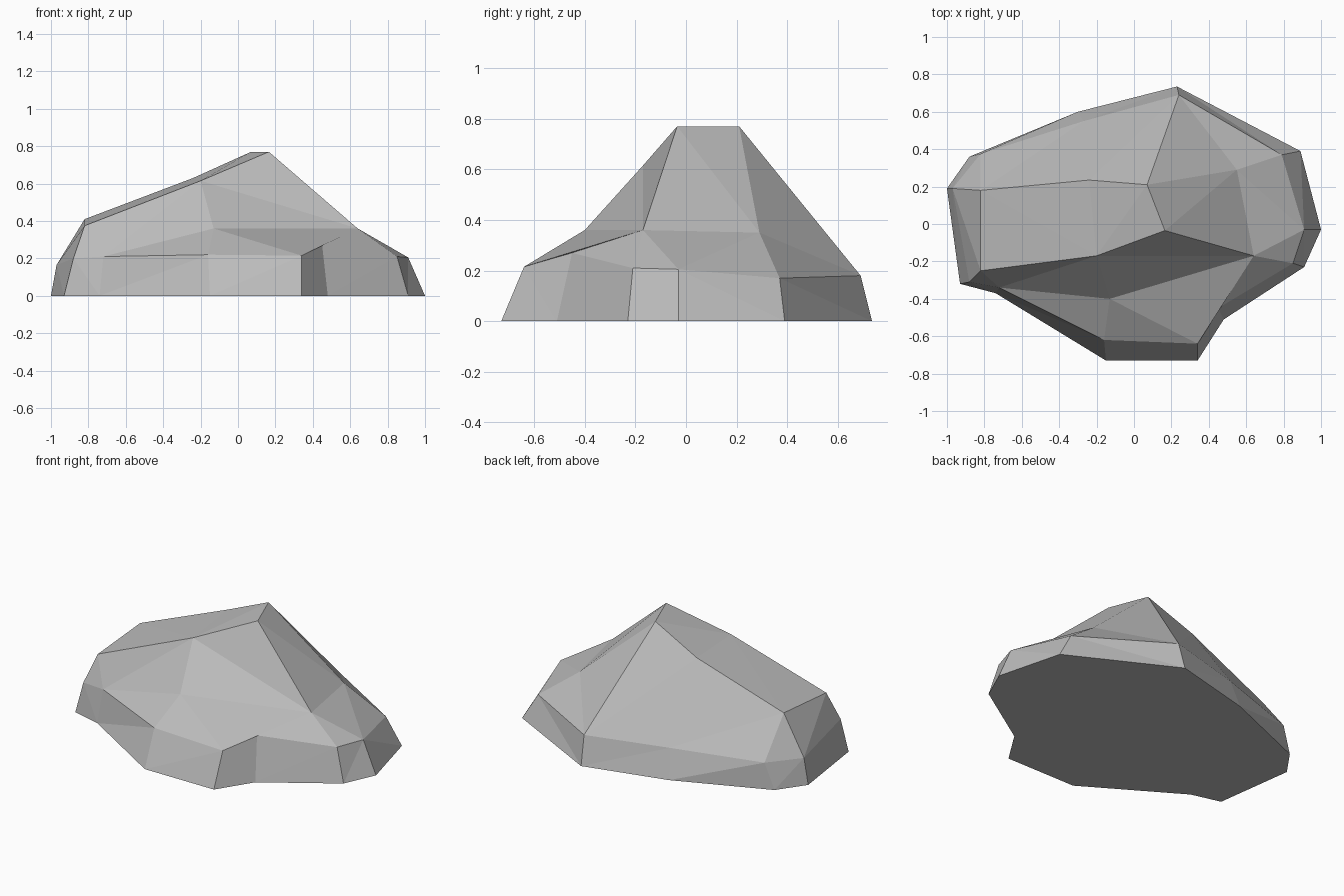
import bpy
import bmesh

default = bpy.data.objects.get("Cube")
if default:
    bpy.data.objects.remove(default, do_unlink=True)


def make_material(name, value):
    mat = bpy.data.materials.new(name)
    mat.use_nodes = True
    color = (value, value, value, 1)
    mat.diffuse_color = color
    shader = mat.node_tree.nodes["Principled BSDF"]
    shader.inputs["Base Color"].default_value = color
    shader.inputs["Roughness"].default_value = 0.9
    return mat


# Ground outline, counter-clockwise from the -x end
ground_outline = [
    (-1, .19), (-.93, -.32), (-.74, -.37), (-.15, -.73),
    (.34, -.73), (.48, -.51), (.91, -.23), (1, -.03),
    (.89, .39), (.23, .735), (-.3, .6), (-.88, .36),
]

# Shoulder ring, one point above each ground point
shoulder_ring = [
    (-.97, .19, .165), (-.88, -.31, .2), (-.72, -.34, .21), (-.16, -.62, .22),
    (.34, -.64, .215), (.45, -.45, .27), (.85, -.21, .21), (.91, -.03, .205),
    (.79, .37, .17), (.24, .69, .18), (-.27, .55, .18), (-.82, .375, .165),
]

# Named corners of the upper facets
crest_points = {
    "peak_front": (.165, -.035, .77),
    "peak_back": (.07, .21, .77),
    "slope_front": (-.2, -.17, .615),
    "slope_back": (-.24, .235, .63),
    "end_front": (-.82, -.25, .375),
    "end_back": (-.82, .18, .41),
    "ledge": (-.13, -.4, .36),
    "side_front": (.64, -.17, .36),
    "side_back": (.55, .29, .35),
}

# Facets above the shoulder ring; s plus a number is a shoulder point
upper_facets = [
    # sloping top
    "end_front slope_front slope_back end_back",
    "slope_front peak_front peak_back slope_back",
    # front wall and ledge
    "s1 s2 end_front",
    "s2 ledge slope_front end_front",
    "ledge side_front slope_front",
    "side_front peak_front slope_front",
    "s2 s3 ledge",
    "s3 s4 ledge",
    "s4 side_front ledge",
    "s4 s5 side_front",
    "s5 s6 side_front",
    # steep +x side
    "side_front side_back peak_back peak_front",
    "s6 s7 side_front",
    "s7 s8 side_back side_front",
    "s8 s9 side_back",
    "s9 peak_back side_back",
    # broad back
    "s9 s10 slope_back peak_back",
    "s10 s11 end_back slope_back",
    # -x end
    "s11 s0 end_back",
    "s0 s1 end_front end_back",
]


def build_rock():
    bm = bmesh.new()
    ground = [bm.verts.new((x, y, 0)) for x, y in ground_outline]
    points = {name: bm.verts.new(co) for name, co in crest_points.items()}
    count = len(ground)
    for i, co in enumerate(shoulder_ring):
        points[f"s{i}"] = bm.verts.new(co)

    # Skirt between the ground and the shoulder
    for i in range(count):
        j = (i + 1) % count
        bm.faces.new((ground[i], ground[j], points[f"s{j}"], points[f"s{i}"]))

    # Upper facets and flat underside
    for facet in upper_facets:
        bm.faces.new([points[name] for name in facet.split()])
    bm.faces.new(ground[::-1])

    bmesh.ops.recalc_face_normals(bm, faces=bm.faces[:])
    bmesh.ops.triangulate(bm, faces=bm.faces[:])
    mesh = bpy.data.meshes.new("rock")
    bm.to_mesh(mesh)
    bm.free()
    rock = bpy.data.objects.new("rock", mesh)
    bpy.context.collection.objects.link(rock)
    mesh.materials.append(make_material("stone grey", .5))
    return rock


build_rock()
